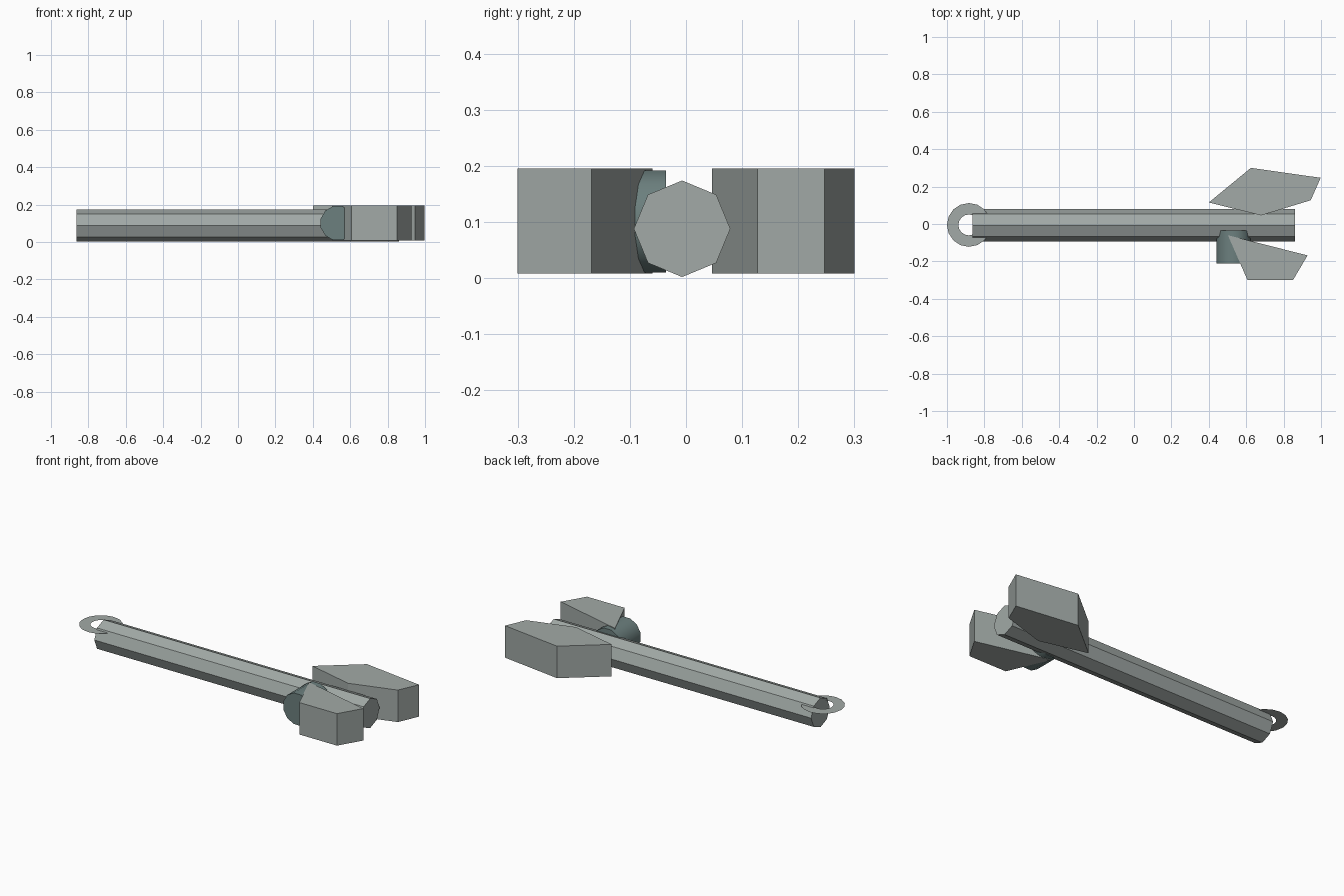
import bpy
import bmesh
import math
from mathutils import Matrix

cube = bpy.data.objects.get("Cube")
if cube:
    bpy.data.objects.remove(cube)


def material(name, rgb):
    mat = bpy.data.materials.new(name)
    mat.use_nodes = True
    color = (*rgb, 1)
    mat.diffuse_color = color
    mat.node_tree.nodes["Principled BSDF"].inputs["Base Color"].default_value = color
    return mat


def finish(bm, name, mat):
    bmesh.ops.recalc_face_normals(bm, faces=bm.faces)
    mesh = bpy.data.meshes.new(name)
    bm.to_mesh(mesh)
    bm.free()
    obj = bpy.data.objects.new(name, mesh)
    bpy.context.collection.objects.link(obj)
    mesh.materials.append(mat)
    return obj


def rod(name, sides, radius, length, center, axis, turn, mat):
    """Closed prism lying along the x or y axis."""
    bm = bmesh.new()
    lay = Matrix.Rotation(math.pi / 2, 4, "Y" if axis == "x" else "X")
    place = Matrix.Translation(center) @ lay @ Matrix.Rotation(turn, 4, "Z")
    bmesh.ops.create_cone(bm, cap_ends=True, segments=sides, radius1=radius,
                          radius2=radius, depth=length, matrix=place)
    return finish(bm, name, mat)


def block(name, outline, bottom, top, mat):
    """Upright prism from a plan outline."""
    bm = bmesh.new()
    base = bm.faces.new([bm.verts.new((x, y, bottom)) for x, y in outline])
    new = bmesh.ops.extrude_face_region(bm, geom=[base])["geom"]
    verts = [v for v in new if isinstance(v, bmesh.types.BMVert)]
    bmesh.ops.translate(bm, verts=verts, vec=(0, 0, top - bottom))
    return finish(bm, name, mat)


def flat_ring(name, sides, outer, inner, center, mat):
    bm = bmesh.new()
    loops = []
    for radius in (outer, inner):
        angles = [math.tau * i / sides for i in range(sides)]
        loops.append([bm.verts.new((center[0] + radius * math.cos(a),
                                    center[1] + radius * math.sin(a),
                                    center[2])) for a in angles])
    out, inn = loops
    for i in range(sides):
        j = (i + 1) % sides
        bm.faces.new((out[i], out[j], inn[j], inn[i]))
    return finish(bm, name, mat)


steel = material("grey steel", (0.36, 0.40, 0.385))
teal = material("dull teal", (0.15, 0.215, 0.21))

# Long octagonal handle with a flat hanging ring at its end
rod("shaft", 8, 0.086, 1.725, (-0.002, -0.007, 0.088), "x", 0, steel)
flat_ring("hanging_ring", 16, 0.117, 0.056, (-0.883, -0.005, 0.14), steel)

# Round boss crossing the head
boss = rod("boss", 12, 0.094, 0.177, (0.533, -0.124, 0.101), "y",
           math.pi / 12, teal)
bpy.context.view_layer.objects.active = boss
boss.select_set(True)
bpy.ops.object.shade_smooth_by_angle(angle=math.radians(40))

# Head blocks on both sides of the shaft
block("back_blade", [(0.40, 0.115), (0.68, 0.046), (0.945, 0.127),
                     (0.998, 0.247), (0.625, 0.30)], 0.008, 0.195, steel)
block("front_blade", [(0.502, -0.06), (0.607, -0.30), (0.85, -0.30),
                      (0.928, -0.168)], 0.008, 0.195, steel)
